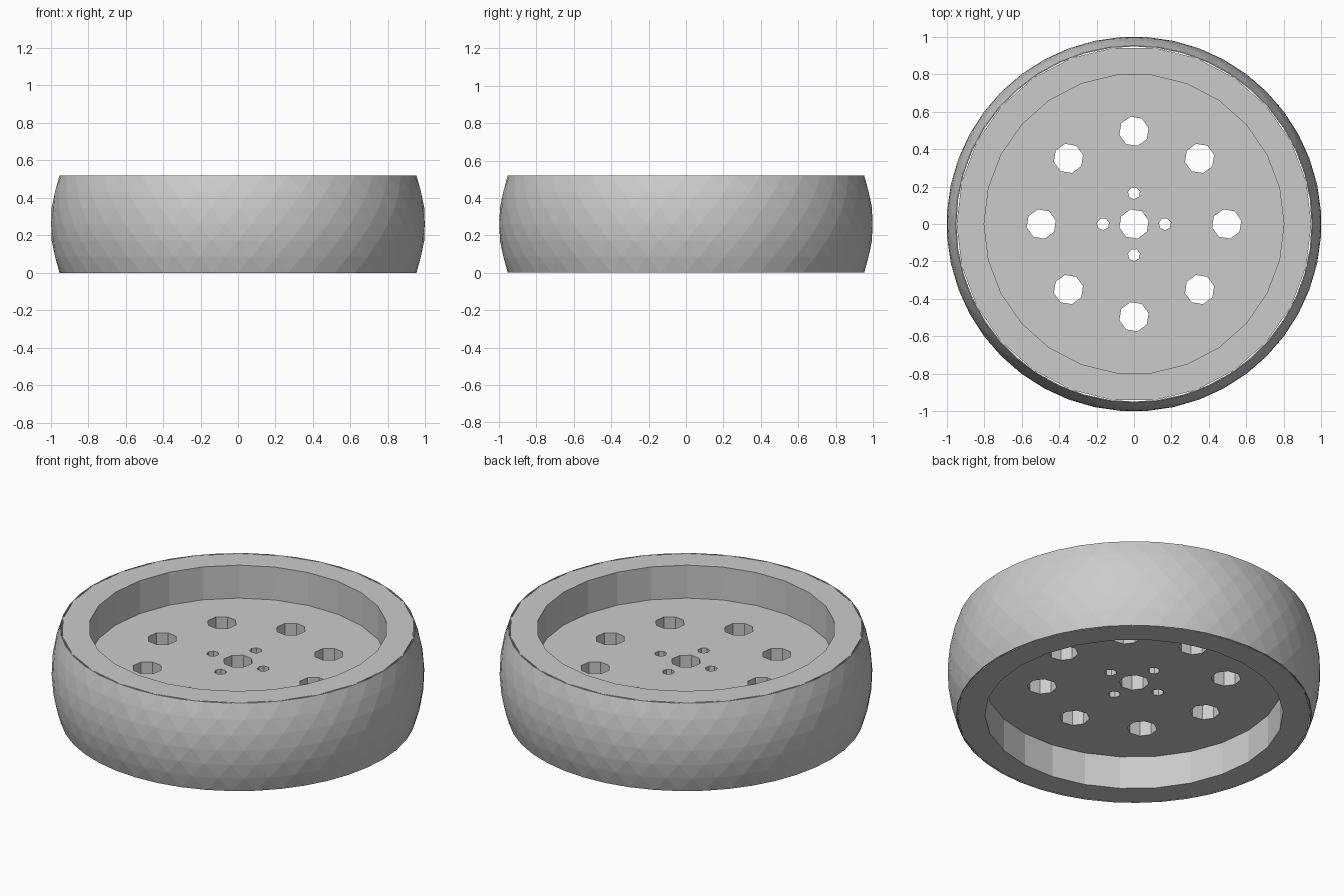
import bpy, bmesh
from math import sin, cos, pi

if "Cube" in bpy.data.objects:
    bpy.data.objects.remove(bpy.data.objects["Cube"])

H = 0.52


def finish(bm, name):
    bmesh.ops.recalc_face_normals(bm, faces=bm.faces[:])
    mesh = bpy.data.meshes.new(name)
    bm.to_mesh(mesh)
    bm.free()
    obj = bpy.data.objects.new(name, mesh)
    bpy.context.collection.objects.link(obj)
    return obj


def ring(bm, r, z, n, phase=0.0):
    return [bm.verts.new((r * cos(2 * pi * (i + phase) / n),
                          r * sin(2 * pi * (i + phase) / n), z)) for i in range(n)]


def bridge(bm, a, b):
    n = len(a)
    for i in range(n):
        j = (i + 1) % n
        bm.faces.new((a[i], a[j], b[j], b[i]))


# Tyre: bulging faceted tread made of staggered triangles, closed on the inside
bm = bmesh.new()
N, BANDS = 44, 6
tread = []
for k in range(BANDS + 1):
    t = 2 * k / BANDS - 1
    tread.append(ring(bm, 1.0 - 0.047 * t * t, H * k / BANDS, N, 0.5 * (k % 2)))
for k in range(BANDS):
    a, b = tread[k], tread[k + 1]
    for i in range(N):
        j = (i + 1) % N
        if k % 2 == 0:
            bm.faces.new((a[i], a[j], b[i]))
            bm.faces.new((a[j], b[j], b[i]))
        else:
            bm.faces.new((a[i], a[j], b[j]))
            bm.faces.new((a[i], b[j], b[i]))
inner = [ring(bm, 0.948, z, N) for z in (0, H)]
bridge(bm, tread[0], inner[0])
bridge(bm, inner[0], inner[1])
bridge(bm, inner[1], tread[-1])
finish(bm, "tyre")

# Hub: thick rim with a recess on both sides and a web between them
bm = bmesh.new()
S = 26
profile = [(0.80, 0.325), (0.80, H), (0.947, H), (0.947, 0), (0.80, 0), (0.80, 0.195)]
loops = [ring(bm, r, z, S) for r, z in profile]
for a, b in zip(loops, loops[1:]):
    bridge(bm, a, b)
bm.faces.new(loops[0])
bm.faces.new(loops[-1])
hub = finish(bm, "hub")

# Hole cutters: axle hole, eight large holes, four bolt holes
bm = bmesh.new()


def hole(x, y, r, n):
    a, b = [[bm.verts.new((x + r * cos(2 * pi * (i + 0.3) / n),
                           y + r * sin(2 * pi * (i + 0.3) / n), z))
             for i in range(n)] for z in (0.1, 0.42)]
    bridge(bm, a, b)
    bm.faces.new(a)
    bm.faces.new(b)


hole(0, 0, 0.08, 8)
for i in range(8):
    hole(0.495 * cos(i * pi / 4), 0.495 * sin(i * pi / 4), 0.08, 8)
for i in range(4):
    hole(0.165 * cos(i * pi / 2), 0.165 * sin(i * pi / 2), 0.033, 7)
cutter = finish(bm, "hole_cutter")
cutter.hide_render = True

mod = hub.modifiers.new("holes", 'BOOLEAN')
mod.operation = 'DIFFERENCE'
mod.solver = 'EXACT'
mod.object = cutter
bpy.context.view_layer.objects.active = hub
hub.select_set(True)
bpy.ops.object.modifier_apply(modifier="holes")
bpy.data.objects.remove(cutter)
